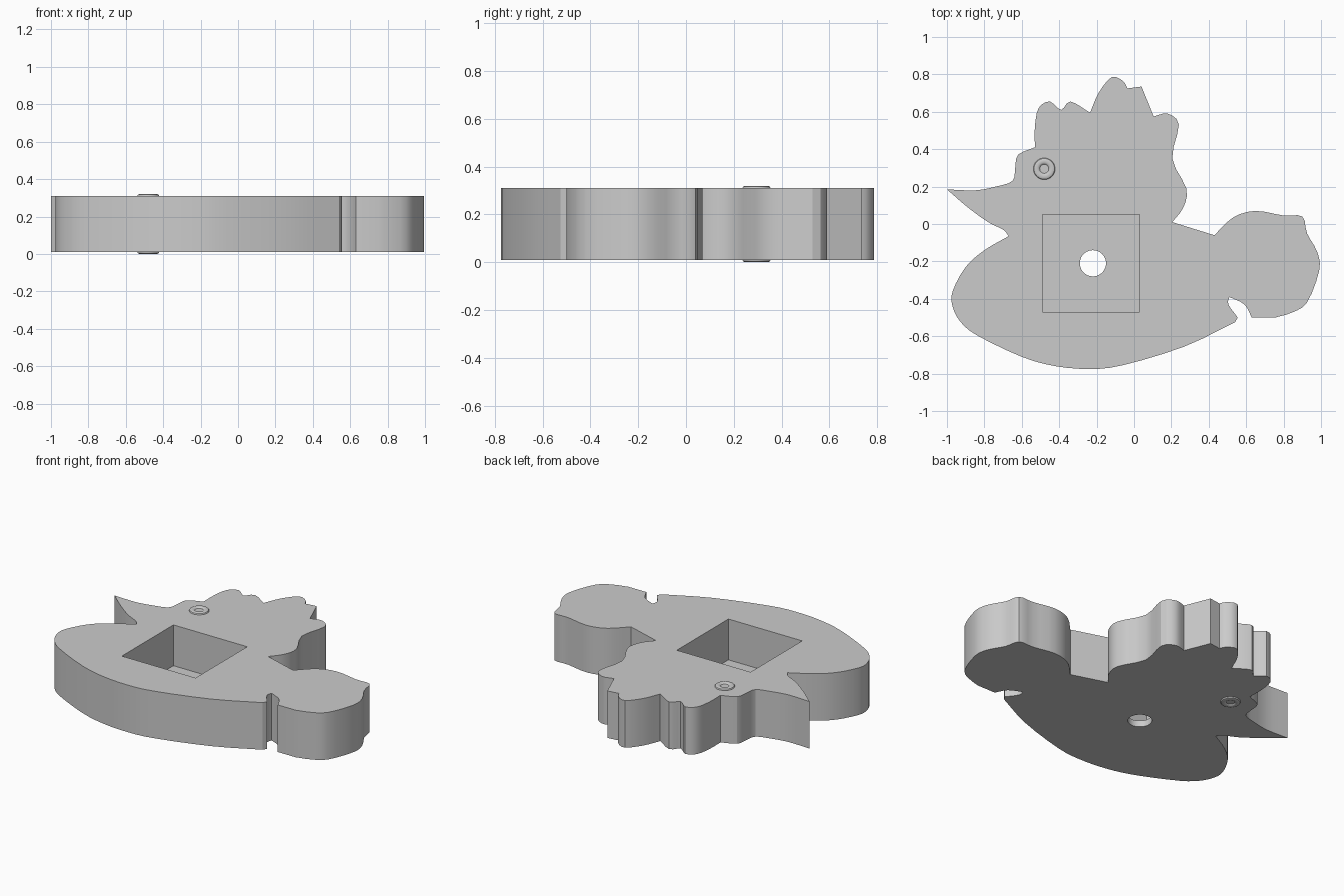
import bpy
import bmesh
from math import radians
from mathutils import Matrix, Vector

BOTTOM, TOP, FLOOR = 0.01, 0.31, 0.05

cube = bpy.data.objects.get("Cube")
if cube:
    bpy.data.objects.remove(cube, do_unlink=True)

grey = bpy.data.materials.new("plain grey")
grey.use_nodes = True
grey.diffuse_color = (0.6, 0.6, 0.6, 1)
grey.node_tree.nodes["Principled BSDF"].inputs["Base Color"].default_value = grey.diffuse_color


def add_object(name, bm):
    """Turn a bmesh into a grey object and make it active."""
    bmesh.ops.recalc_face_normals(bm, faces=bm.faces)
    mesh = bpy.data.meshes.new(name)
    bm.to_mesh(mesh)
    bm.free()
    mesh.materials.append(grey)
    obj = bpy.data.objects.new(name, mesh)
    bpy.context.collection.objects.link(obj)
    bpy.ops.object.select_all(action="DESELECT")
    obj.select_set(True)
    bpy.context.view_layer.objects.active = obj
    return obj


def smooth_run(points, steps=3):
    """Catmull-Rom samples through one run of the outline, without its last point."""
    pts = [Vector(p) for p in points]
    if len(pts) == 2:
        return pts[:1]
    ext = [pts[0] * 2 - pts[1]] + pts + [pts[-1] * 2 - pts[-2]]
    samples = []
    for a, b, c, d in zip(ext, ext[1:], ext[2:], ext[3:]):
        for k in range(steps):
            t = k / steps
            samples.append(0.5 * (2 * b + (c - a) * t + (2 * a - 5 * b + 4 * c - d) * t**2
                                  + (3 * b - a - 3 * c + d) * t**3))
    return samples


# Outline runs, each ending at a crease where the next begins
upper_beak = [(-1, .185), (-.85, .18), (-.74, .2), (-.65, .23), (-.635, .3), (-.62, .37), (-.53, .41)]
front_comb = [(-.53, .41), (-.53, .52), (-.51, .62), (-.45, .655), (-.39, .61), (-.34, .655), (-.235, .595)]
middle_comb = [(-.235, .595), (-.19, .7), (-.12, .785), (-.06, .765), (-.035, .725)]
comb_notch = [(-.035, .725), (.04, .735)]
comb_slope = [(.04, .735), (.105, .575)]
back_of_head = [(.105, .575), (.18, .59), (.24, .53), (.205, .35), (.28, .19), (.265, .09), (.205, .01)]
back = [(.205, .01), (.43, -.06)]
tail = [(.43, -.06), (.53, .035), (.65, .07), (.8, .045), (.9, .04), (.925, -.05), (.98, -.15),
        (.99, -.25), (.925, -.42), (.84, -.475), (.755, -.5)]
tail_base = [(.755, -.5), (.63, -.5)]
tail_notch = [(.63, -.5), (.59, -.43), (.51, -.39)]
notch_wall = [(.51, -.39), (.505, -.43), (.555, -.5)]
notch_lip = [(.555, -.5), (.54, -.525)]
belly = [(.54, -.525), (.27, -.655), (-.06, -.755), (-.235, -.775), (-.42, -.76), (-.6, -.71),
         (-.84, -.595), (-.93, -.52), (-.97, -.44), (-.97, -.36), (-.9, -.23), (-.8, -.14), (-.67, -.065)]
lower_beak = [(-.67, -.065), (-.7, -.03), (-.78, .01), (-.89, .09), (-1, .185)]
runs = [upper_beak, front_comb, middle_comb, comb_notch, comb_slope, back_of_head, back, tail,
        tail_base, tail_notch, notch_wall, notch_lip, belly, lower_beak]

# Bird-shaped body
bm = bmesh.new()
base = bm.faces.new([bm.verts.new((p.x, p.y, BOTTOM)) for run in runs for p in smooth_run(run)])
raised = bmesh.ops.extrude_face_region(bm, geom=[base], use_keep_orig=True)["geom"]
bmesh.ops.translate(bm, vec=(0, 0, TOP - BOTTOM),
                    verts=[g for g in raised if isinstance(g, bmesh.types.BMVert)])
body = add_object("bird_body", bm)

# Square pocket cutter and round hole cutter
bm = bmesh.new()
bmesh.ops.create_cube(bm, size=0.52,
                      matrix=Matrix.Translation((-0.23, -0.21, FLOOR + 0.26)))
pocket = add_object("pocket_cutter", bm)
bm = bmesh.new()
bmesh.ops.create_cone(bm, cap_ends=True, segments=40, radius1=0.07, radius2=0.07, depth=1,
                      matrix=Matrix.Translation((-0.22, -0.21, 0)))
hole = add_object("hole_cutter", bm)

bpy.ops.object.select_all(action="DESELECT")
body.select_set(True)
bpy.context.view_layer.objects.active = body
for cutter in (pocket, hole):
    cutter.hide_render = True
    cut = body.modifiers.new(cutter.name, "BOOLEAN")
    cut.operation = "DIFFERENCE"
    cut.solver = "EXACT"
    cut.object = cutter
    bpy.ops.object.modifier_apply(modifier=cut.name)
    bpy.data.objects.remove(cutter, do_unlink=True)
bpy.ops.object.shade_smooth_by_angle(angle=radians(30))


# Raised ring eyes with a dimpled centre, one on each face
def eye(name, surface, side):
    profile = [(.058, -.005), (.058, .002), (.055, .007), (.048, .01), (.034, .01),
               (.028, .007), (.024, .003), (.0, .003)]
    bm = bmesh.new()
    verts = [bm.verts.new((r, 0, h * side)) for r, h in profile]
    edges = [bm.edges.new(pair) for pair in zip(verts, verts[1:])]
    bmesh.ops.spin(bm, geom=verts + edges, cent=(0, 0, 0), axis=(0, 0, 1),
                   angle=radians(360), steps=32)
    bmesh.ops.remove_doubles(bm, verts=bm.verts, dist=0.0001)
    bmesh.ops.contextual_create(bm, geom=[e for e in bm.edges if e.is_boundary])
    bmesh.ops.translate(bm, vec=(-0.48, 0.295, surface), verts=bm.verts)
    add_object(name, bm)
    bpy.ops.object.shade_smooth_by_angle(angle=radians(30))


eye("top_eye", TOP, 1)
eye("bottom_eye", BOTTOM, -1)
